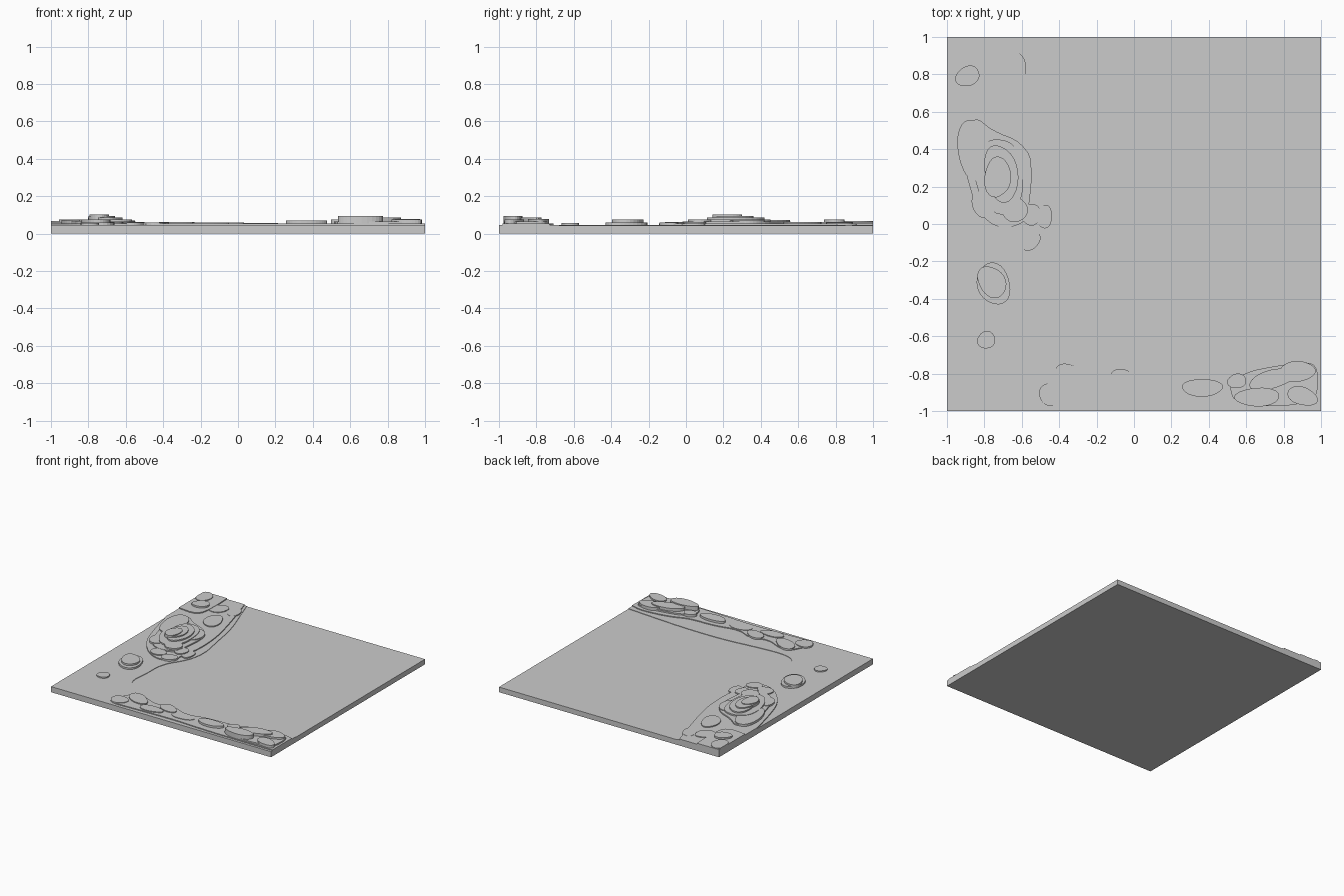
import bpy, bmesh, math, random
from mathutils import Vector

cube = bpy.data.objects.get("Cube")
if cube:
    bpy.data.objects.remove(cube, do_unlink=True)
random.seed(4)

stone = bpy.data.materials.new("stone grey")
stone.use_nodes = True
GREY = (0.6, 0.6, 0.6, 1)
stone.diffuse_color = GREY
stone.node_tree.nodes["Principled BSDF"].inputs["Base Color"].default_value = GREY


def clamp(p):
    return Vector((max(-1, min(1, p.x)), max(-1, min(1, p.y))))


def soften(points, rounds=2):
    """Cut the corners of an outline, except those on the slab's rim."""
    pts = [Vector(p) for p in points]
    for _ in range(rounds):
        out = []
        for i, a in enumerate(pts):
            before, after = pts[i - 1], pts[(i + 1) % len(pts)]
            if max(abs(a.x), abs(a.y)) > 0.995:
                out.append(a)
            else:
                out += [a.lerp(before, 0.25), a.lerp(after, 0.25)]
        pts = out
    return pts


def prism(name, outline, top, bottom=0.02):
    bm = bmesh.new()
    face = bm.faces.new([bm.verts.new((p.x, p.y, bottom)) for p in outline])
    if face.normal.z > 0:
        face.normal_flip()
    walls = bmesh.ops.extrude_face_region(bm, geom=[face], use_keep_orig=True)
    for v in walls["geom"]:
        if isinstance(v, bmesh.types.BMVert):
            v.co.z = top
    bmesh.ops.recalc_face_normals(bm, faces=bm.faces)
    mesh = bpy.data.meshes.new(name)
    bm.to_mesh(mesh)
    bm.free()
    mesh.materials.append(stone)
    ob = bpy.data.objects.new(name, mesh)
    bpy.context.collection.objects.link(ob)


def ledge(name, points, top):
    prism(name, soften(points), top)


def rock(name, x, y, rx, ry, top, turn=0):
    """Flat rock with a slightly uneven oval outline."""
    a, b = random.uniform(0, 6), random.uniform(0, 6)
    pts = []
    for i in range(28):
        t = math.tau * i / 28
        r = 1 + 0.05 * math.sin(2 * t + a) + 0.04 * math.sin(3 * t + b)
        p = Vector((rx * r * math.cos(t), ry * r * math.sin(t)))
        c, s = math.cos(math.radians(turn)), math.sin(math.radians(turn))
        pts.append(clamp(Vector((x + p.x * c - p.y * s, y + p.x * s + p.y * c))))
    # drop repeated points left by the clamp
    pts = [p for i, p in enumerate(pts) if (p - pts[i - 1]).length > 1e-4]
    prism(name, pts, top)


# Base slab and the low shore along two sides
prism("base_slab", [Vector(p) for p in ((-1, -1), (1, -1), (1, 1), (-1, 1))], 0.042, 0)
ledge("low_shore", [(-1, -1), (1, -1), (1, -.68), (.75, -.66), (.45, -.64), (.1, -.64),
                    (-.15, -.67), (-.46, -.69), (-.57, -.58), (-.55, -.42), (-.55, -.2),
                    (-.43, -.03), (-.4, .15), (-.44, .35), (-.48, .6), (-.58, .88),
                    (-.62, 1), (-1, 1)], 0.046)

# Side outcrop: stacked ledges
ledge("side_ledge_low", [(-1, 1), (-.64, 1), (-.6, .87), (-.53, .62), (-.48, .4), (-.47, .15),
                         (-.51, 0), (-.5, -.1), (-.62, -.16), (-.76, -.09), (-.88, .06),
                         (-.94, .25), (-1, .5)], 0.054)
ledge("side_ledge_middle", [(-.94, .48), (-.85, .58), (-.76, .5), (-.6, .44), (-.54, .32),
                            (-.56, .1), (-.58, 0), (-.74, -.03), (-.86, .1)], 0.064)
ledge("side_ledge_high", [(-.87, .36), (-.78, .46), (-.64, .44), (-.59, .3), (-.6, .1),
                          (-.72, .03), (-.83, .14)], 0.075)
ledge("back_corner_ledge", [(-1, 1), (-.8, 1), (-.79, .8), (-.82, .64), (-1, .66)], 0.062)

# Side outcrop: loose flat rocks
for i, spec in enumerate([
        (-.86, .4, .08, .17, .072, 5), (-.71, .27, .085, .16, .086, 8),
        (-.73, .25, .07, .11, .095, 0), (-.74, .22, .055, .075, .102, 0),
        (-.61, .33, .06, .09, .07, 10), (-.64, .08, .07, .07, .076, 0),
        (-.56, -.09, .06, .05, .06, 20), (-.55, .05, .05, .06, .063, 0),
        (-.48, .04, .045, .06, .055, 0), (-.68, -.06, .07, .05, .062, -15),
        (-.81, .1, .05, .08, .068, 30), (-.89, .79, .07, .05, .075, 30),
        (-.75, .82, .08, .06, .06, 40), (-.66, .62, .07, .1, .062, 10),
        (-.95, .92, .06, .08, .068, 0), (-.63, .85, .05, .08, .055, 15)]):
    rock(f"side_rock_{i + 1}", *spec)

# Stray stones between the outcrops
rock("stray_stone_lower", -.75, -.32, .09, .11, .06, 25)
rock("stray_stone_upper", -.76, -.31, .07, .09, .074, 25)
rock("stray_stone_small", -.79, -.62, .05, .045, .056)

# Front outcrop: stacked ledges
ledge("front_ledge_low", [(-.52, -.98), (-.46, -.84), (-.4, -.74), (-.3, -.76), (-.18, -.82),
                          (-.03, -.77), (.1, -.84), (.3, -.79), (.52, -.79), (.66, -.73),
                          (.9, -.7), (1, -.73), (1, -.98), (.42, -.98), (.1, -.96),
                          (-.25, -.97)], 0.053)
ledge("front_ledge_high", [(.5, -.86), (.6, -.79), (.75, -.76), (.95, -.73), (.99, -.8),
                           (.97, -.97), (.55, -.975)], 0.064)

# Front outcrop: loose flat rocks
for i, spec in enumerate([
        (.66, -.925, .125, .048, .095, 0), (.74, -.83, .13, .05, .086, 18),
        (.87, -.79, .1, .055, .078, 10), (.9, -.92, .08, .05, .075, -20),
        (.365, -.875, .115, .045, .07, 0), (.55, -.84, .05, .04, .074, 0),
        (.12, -.88, .09, .05, .057, 5), (-.05, -.83, .08, .05, .06, -15),
        (-.15, -.91, .1, .045, .06, 0), (-.33, -.82, .1, .06, .061, -25),
        (-.44, -.91, .07, .06, .058, 20)]):
    rock(f"front_rock_{i + 1}", *spec)
